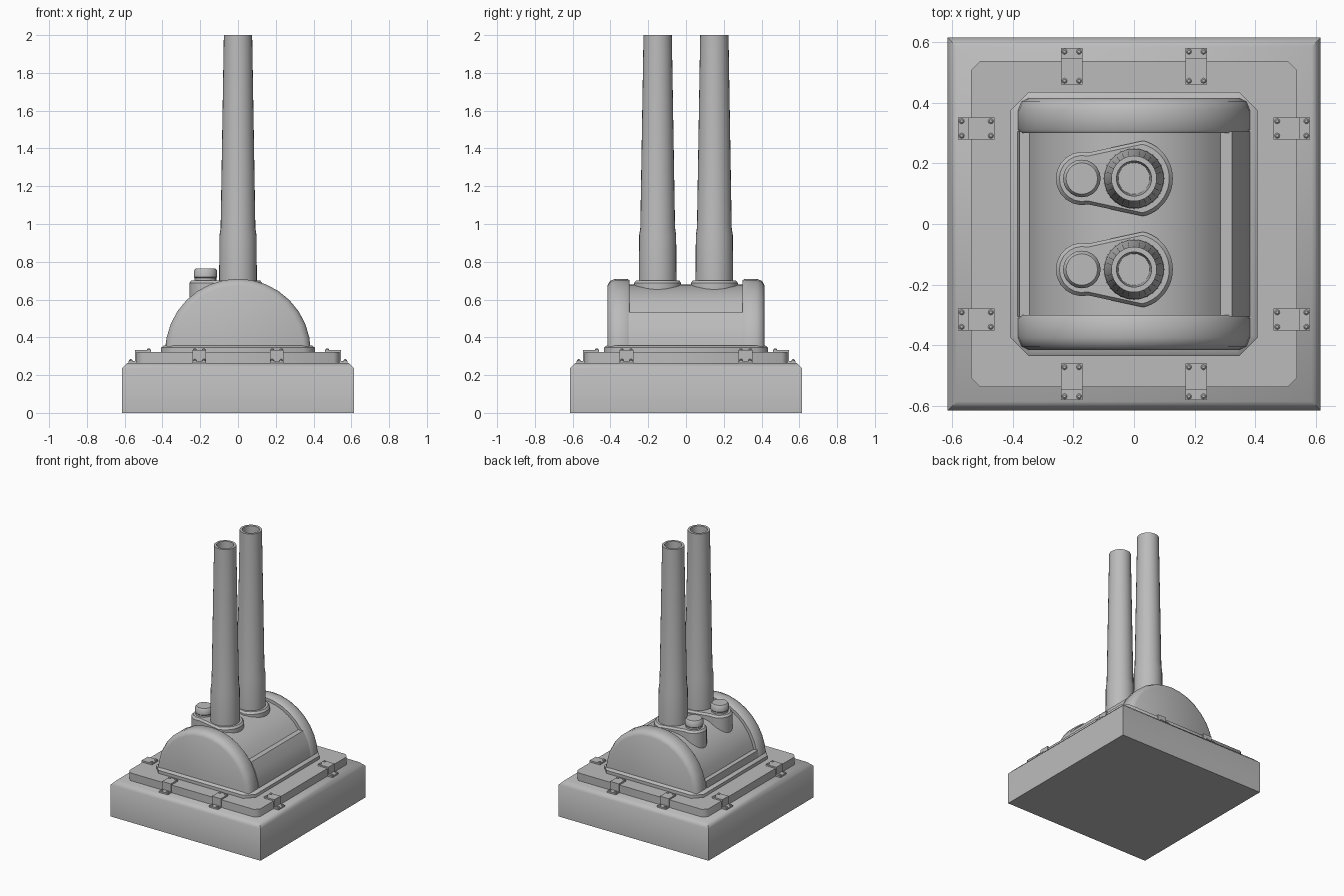
import bpy, bmesh, math
from mathutils import Matrix, Vector

if "Cube" in bpy.data.objects:
    bpy.data.objects.remove(bpy.data.objects["Cube"])

steel = bpy.data.materials.new("grey_steel")
steel.diffuse_color = (0.5, 0.5, 0.5, 1)
steel.use_nodes = True
steel.node_tree.nodes["Principled BSDF"].inputs["Base Color"].default_value = steel.diffuse_color


def finish(bm, name, angle=50):
    bmesh.ops.remove_doubles(bm, verts=bm.verts, dist=1e-5)
    bmesh.ops.recalc_face_normals(bm, faces=bm.faces)
    me = bpy.data.meshes.new(name)
    bm.to_mesh(me)
    bm.free()
    me.materials.append(steel)
    ob = bpy.data.objects.new(name, me)
    bpy.context.collection.objects.link(ob)
    bpy.ops.object.select_all(action='DESELECT')
    ob.select_set(True)
    bpy.context.view_layer.objects.active = ob
    bpy.ops.object.shade_smooth_by_angle(angle=math.radians(angle))
    return ob


def loft(bm, rings):
    """Skin equal-length closed rings of points and cap both ends."""
    vs = [[bm.verts.new(p) for p in r] for r in rings]
    n = len(vs[0])
    for a, b in zip(vs, vs[1:]):
        for i in range(n):
            bm.faces.new((a[i], a[(i + 1) % n], b[(i + 1) % n], b[i]))
    bm.faces.new(vs[0][::-1])
    bm.faces.new(vs[-1])


def octagon(hx, hy, c, z):
    q = [(hx, hy - c), (hx - c, hy), (c - hx, hy), (-hx, hy - c),
         (-hx, c - hy), (c - hx, -hy), (hx - c, -hy), (hx, c - hy)]
    return [(x, y, z) for x, y in q]


def square(h, z):
    return [(h, h, z), (-h, h, z), (-h, -h, z), (h, -h, z)]


def circle(cx, cy, r, z, n):
    return [(cx + r * math.cos(2 * math.pi * i / n),
             cy + r * math.sin(2 * math.pi * i / n), z) for i in range(n)]


def lathe(bm, cx, cy, profile, n):
    loft(bm, [circle(cx, cy, r, z, n) for r, z in profile])


# square base with sloped shoulder
bm = bmesh.new()
loft(bm, [square(0.615, 0), square(0.615, 0.235), square(0.585, 0.265)])
finish(bm, "base_block")

# deck plate
bm = bmesh.new()
loft(bm, [octagon(0.537, 0.537, 0.03, 0.26), octagon(0.537, 0.537, 0.03, 0.322)])
finish(bm, "deck_plate")

# housing foot flange
bm = bmesh.new()
loft(bm, [octagon(0.407, 0.435, 0.06, 0.315), octagon(0.407, 0.435, 0.06, 0.345),
          octagon(0.392, 0.42, 0.055, 0.357)])
finish(bm, "housing_flange")

# domed cheeks at front and back
CZ, R, RI = 0.325, 0.385, 0.354


def arch(r, y, n=16):
    return [(r * math.cos(math.pi * i / n), y, CZ + r * math.sin(math.pi * i / n))
            for i in range(n + 1)]


for s, name in ((-1, "front_cheek"), (1, "back_cheek")):
    bm = bmesh.new()
    loft(bm, [arch(r, s * y) for r, y in
              ((R - 0.008, 0.30), (R, 0.31), (R, 0.375), (R - 0.012, 0.403), (R - 0.035, 0.415))])
    finish(bm, name)

# recessed housing between the cheeks, with a ledge on each side
z_right, z_left = 0.535, 0.405
profile = []


def arc(r, a0, a1, n):
    for i in range(n + 1):
        a = a0 + (a1 - a0) * i / n
        profile.append((r * math.cos(a), CZ + r * math.sin(a)))


def lift(r, z):
    return math.asin((z - CZ) / r)


arc(R, 0, lift(R, z_right), 3)
arc(RI, lift(RI, z_right), math.pi - lift(RI, z_left), 14)
arc(R, math.pi - lift(R, z_left), math.pi, 2)
bm = bmesh.new()
loft(bm, [[(x, y, z) for x, z in profile] for y in (-0.305, 0.305)])
finish(bm, "housing_middle", 35)


# teardrop outline: large circle at the barrel, small one behind it
def teardrop(cy, grow, z, n=12):
    r1, r2, d = 0.128 + grow, 0.088 + grow, 0.17
    t = math.acos((r2 - r1) / d)     # tangent angle from the -x axis
    pts = []
    a = math.pi - t
    for i in range(2 * n + 1):
        b = -a + 2 * a * i / (2 * n)
        pts.append((r1 * math.cos(b), cy + r1 * math.sin(b), z))
    for i in range(n + 1):
        b = a + (2 * math.pi - 2 * a) * i / n
        pts.append((-d + r2 * math.cos(b), cy + r2 * math.sin(b), z))
    return pts


for cy, side in ((-0.15, "front"), (0.15, "back")):
    # mount
    bm = bmesh.new()
    loft(bm, [teardrop(cy, 0, 0.45), teardrop(cy, 0, 0.688), teardrop(cy, -0.012, 0.702)])
    finish(bm, side + "_barrel_mount", 35)
    # tapered hollow barrel
    bm = bmesh.new()
    lathe(bm, 0, cy, [(0.1, 0.69), (0.098, 0.94), (0.092, 0.98), (0.075, 2.0),
                      (0.058, 2.0), (0.052, 1.8)], 28)
    finish(bm, side + "_barrel", 40)
    # recoil cap
    bm = bmesh.new()
    lathe(bm, -0.172, cy, [(0.057, 0.69), (0.057, 0.715), (0.062, 0.72),
                           (0.062, 0.752), (0.052, 0.765)], 20)
    finish(bm, side + "_recoil_cap", 40)

# stepped hold-down brackets with bolts, two on each side of the deck
step = [(0.46, 0.31), (0.46, 0.333), (0.545, 0.333), (0.545, 0.276),
        (0.58, 0.276), (0.58, 0.25), (0.525, 0.25), (0.525, 0.31)]
for k, side in enumerate(("right", "back", "left", "front")):
    for off, tag in ((-1, "a"), (1, "b")):
        c = off * (0.205 if k % 2 else 0.315)
        bm = bmesh.new()
        loft(bm, [[(x, c + w, z) for x, z in step] for w in (-0.036, 0.036)])
        for bx, bz in ((0.472, 0.333), (0.568, 0.276)):
            for w in (-0.024, 0.024):
                lathe(bm, bx, c + w, [(0.009, bz - 0.005), (0.009, bz + 0.004),
                                      (0.005, bz + 0.008)], 8)
        bm.transform(Matrix.Rotation(k * math.pi / 2, 4, 'Z'))
        finish(bm, f"{side}_bracket_{tag}", 35)
